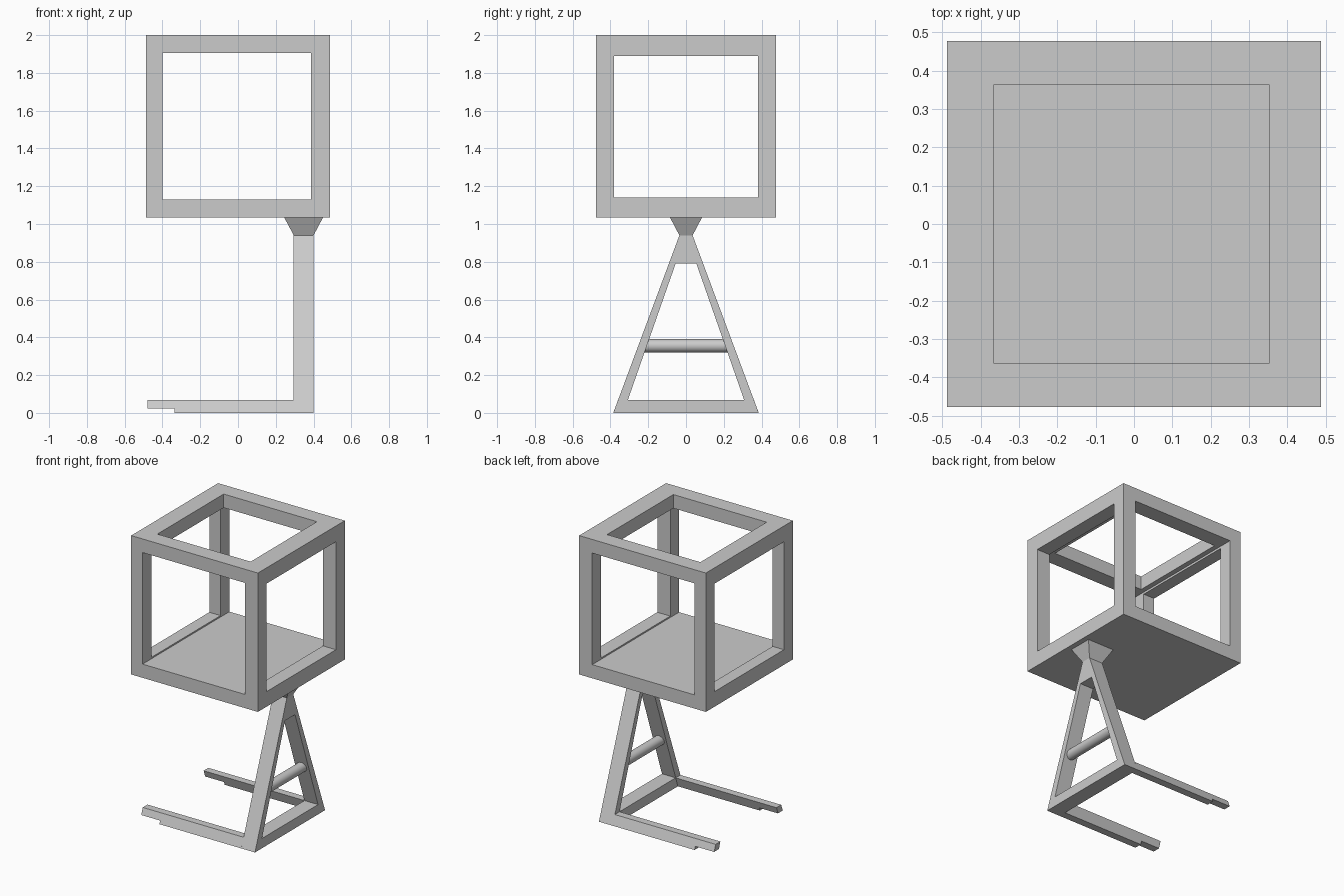
import bpy, bmesh
from mathutils import Vector

cube = bpy.data.objects.get("Cube")
if cube:
    bpy.data.objects.remove(cube, do_unlink=True)

grey = bpy.data.materials.new("plain grey")
grey.use_nodes = True
GREY = (0.6, 0.6, 0.6, 1)
grey.diffuse_color = GREY
grey.node_tree.nodes["Principled BSDF"].inputs["Base Color"].default_value = GREY


def finish(name, bm):
    bmesh.ops.recalc_face_normals(bm, faces=bm.faces)
    mesh = bpy.data.meshes.new(name)
    bm.to_mesh(mesh)
    bm.free()
    mesh.materials.append(grey)
    obj = bpy.data.objects.new(name, mesh)
    bpy.context.collection.objects.link(obj)
    return obj


def box(name, lo, hi):
    bm = bmesh.new()
    bmesh.ops.create_cube(bm, size=1)
    lo, hi = Vector(lo), Vector(hi)
    for v in bm.verts:
        v.co = (lo + hi) / 2 + v.co * (hi - lo)
    return finish(name, bm)


def prism(name, profile, x0, x1):
    """Extrude a (y, z) outline along x."""
    bm = bmesh.new()
    face = bm.faces.new([bm.verts.new((x0, y, z)) for y, z in profile])
    out = bmesh.ops.extrude_face_region(bm, geom=[face])
    for v in out["geom"]:
        if isinstance(v, bmesh.types.BMVert):
            v.co.x = x1
    return finish(name, bm)


def cut(obj, cutter):
    cutter.hide_render = True
    mod = obj.modifiers.new("opening", "BOOLEAN")
    mod.operation, mod.solver, mod.object = "DIFFERENCE", "EXACT", cutter
    bpy.context.view_layer.objects.active = obj
    bpy.ops.object.modifier_apply(modifier=mod.name)
    bpy.data.objects.remove(cutter, do_unlink=True)


# Open cube frame with a solid floor
frame = box("cube_frame", (-0.487, -0.477, 1.035), (0.487, 0.477, 2))
cut(frame, box("front_opening", (-0.4, -1, 1.13), (0.387, 1, 1.905)))
cut(frame, box("side_opening", (-1, -0.38, 1.14), (1, 0.38, 1.89)))
cut(frame, box("top_opening", (-0.365, -0.364, 1.2), (0.352, 0.364, 2.2)))

# A-shaped upright with a trapezoid window
X0, X1 = 0.295, 0.4
upright = prism("upright", [(-0.385, 0), (0.385, 0), (0.035, 0.94), (-0.035, 0.94)], X0, X1)
cut(upright, prism("upright_window", [(-0.308, 0.068), (0.308, 0.068), (0.055, 0.79), (-0.055, 0.79)], 0, 1))

# Flared neck joining the upright to the cube
bm = bmesh.new()
bmesh.ops.create_cube(bm, size=2)
for v in bm.verts:
    top = v.co.z > 0
    v.co = (0.3475 + v.co.x * (0.103 if top else 0.0525),
            v.co.y * (0.085 if top else 0.035), 1.035 if top else 0.94)
finish("neck", bm)

# Cross rung
bpy.ops.mesh.primitive_cylinder_add(vertices=32, radius=0.035, depth=0.44,
                                    location=(0.3475, 0, 0.355), rotation=(1.5708, 0, 0))
rung = bpy.context.object
rung.name = "rung"
rung.data.materials.append(grey)
bpy.ops.object.shade_smooth_by_angle()

# Two slanted floor legs with notched tips
for side, s in (("left", 1), ("right", -1)):
    leg = prism(side + "_leg", [(s * y, z) for y, z in
                ((0.385, 0), (0.36, 0.068), (0.308, 0.068), (0.332, 0))], -0.48, X0)
    cut(leg, box("notch", (-1, -1, -1), (-0.335, 1, 0.022)))
